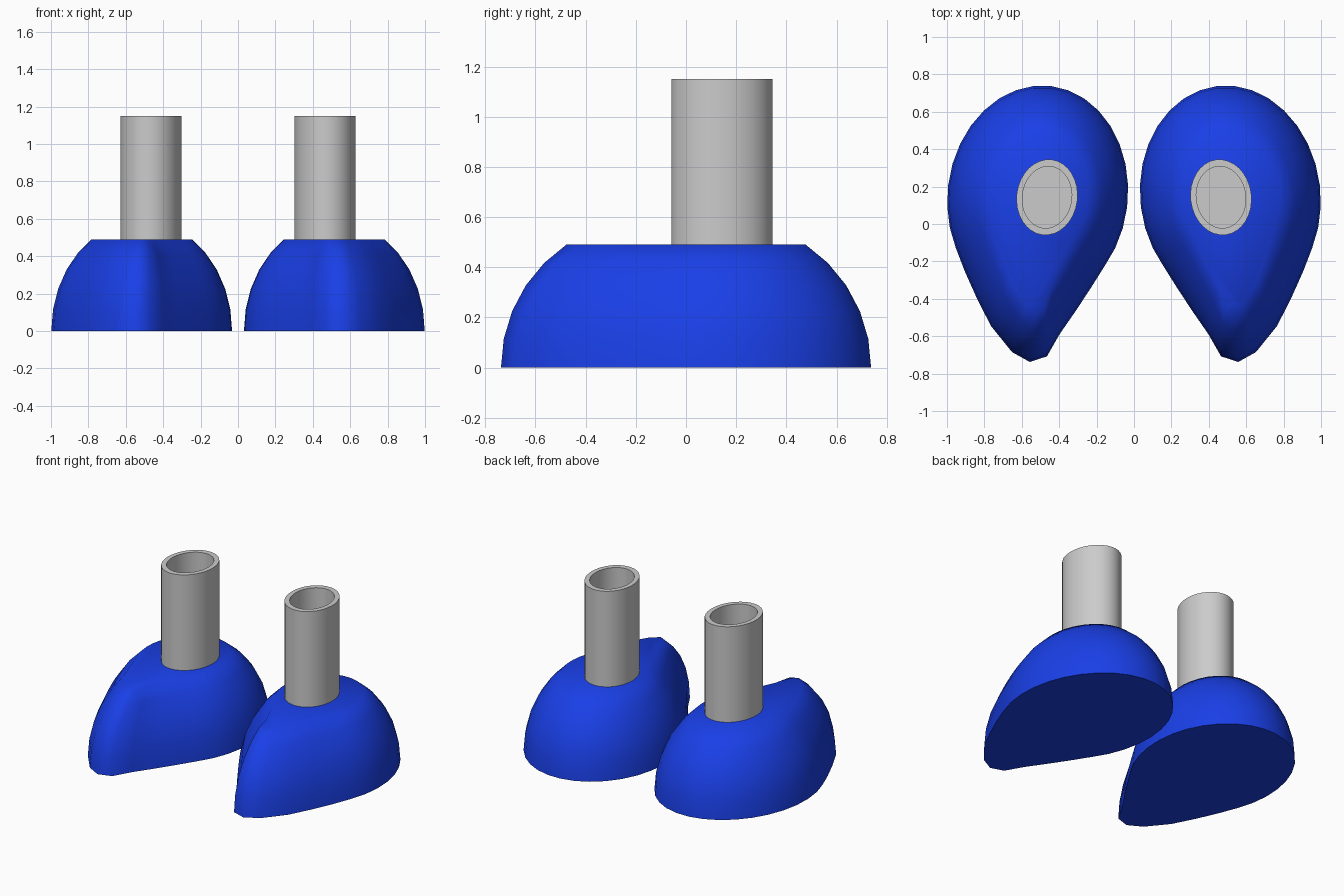
import bpy, bmesh
from math import sin, cos, pi, radians

if "Cube" in bpy.data.objects:
    bpy.data.objects.remove(bpy.data.objects["Cube"])

SIDES = 32
TILT = radians(7)      # each foot turns its toe outward


def oval(cx, cy, a, b):
    """Tilted oval; point 0 is the toe (-y) end."""
    pts = []
    for i in range(SIDES):
        t = -pi / 2 + 2 * pi * i / SIDES
        u, v = a * cos(t), b * sin(t)
        pts.append((cx + u * cos(TILT) - v * sin(TILT),
                    cy + u * sin(TILT) + v * cos(TILT)))
    return pts


def loft(name, rings, angle, mat=None):
    """Skin a closed stack of (outline, z) rings and mirror it across x = 0."""
    bm = bmesh.new()
    loops = [[bm.verts.new((x, y, z)) for x, y in pts] for pts, z in rings]
    for lo, hi in zip(loops, loops[1:]):
        for i in range(SIDES):
            j = (i + 1) % SIDES
            bm.faces.new((lo[i], lo[j], hi[j], hi[i]))
    bm.faces.new(loops[0][::-1])
    bm.faces.new(loops[-1])
    bmesh.ops.recalc_face_normals(bm, faces=bm.faces[:])
    me = bpy.data.meshes.new(name)
    bm.to_mesh(me)
    bm.free()
    ob = bpy.data.objects.new(name, me)
    bpy.context.collection.objects.link(ob)
    if mat:
        me.materials.append(mat)
    bpy.ops.object.select_all(action='DESELECT')
    ob.select_set(True)
    bpy.context.view_layer.objects.active = ob
    bpy.ops.object.shade_smooth_by_angle(angle=radians(angle))
    mod = ob.modifiers.new("other_side", 'MIRROR')
    mod.use_clip = False
    mod.use_mirror_merge = False
    return ob


blue = bpy.data.materials.new("shoe_blue")
blue.diffuse_color = (0.01, 0.05, 0.8, 1)
blue.use_nodes = True
blue.node_tree.nodes["Principled BSDF"].inputs["Base Color"].default_value = blue.diffuse_color

# Shoes: flat-topped half ellipsoids with the toe pulled forward
PULL = [0.30, 0.27, 0.175, 0.09, 0.03]
rings = []
for k in range(6):
    lat = radians(11.25 * k)
    pts = oval(0.515, 0.15, 0.482 * cos(lat), 0.592 * cos(lat))
    for i in range(SIDES):
        d = min(i, SIDES - i)
        if d < len(PULL):
            x, y = pts[i]
            pts[i] = (x - 0.1 * PULL[d] * (d < 2), y - PULL[d])
    rings.append((pts, 0.59 * sin(lat)))
loft("shoe", rings, 60, blue)

# Legs: oval tubes, open at the top
outer = oval(0.465, 0.143, 0.163, 0.203)
inner = oval(0.465, 0.143, 0.132, 0.166)
loft("leg_tube", [(outer, 0.45), (outer, 1.15), (inner, 1.15), (inner, 0.50)], 40)
